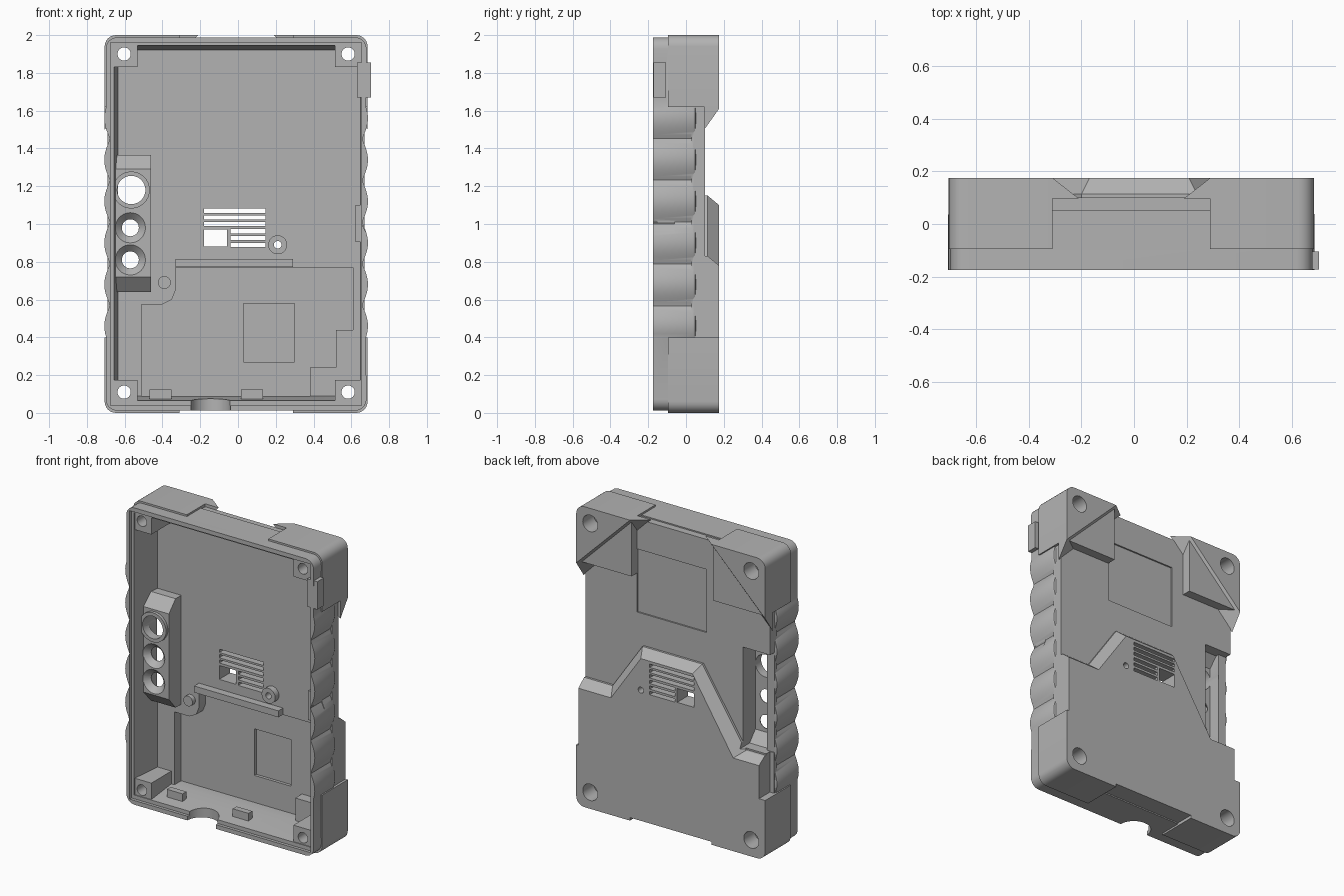
import bpy, bmesh, math
from mathutils import Vector

cube = bpy.data.objects.get("Cube")
if cube:
    bpy.data.objects.remove(cube, do_unlink=True)

C = -0.01                      # symmetry plane of the case
FRONT, BACK, MID, FLOOR = -0.175, 0.175, 0.10, 0.06

grey = bpy.data.materials.new("grey plastic")
grey.use_nodes = True
tone = (0.45, 0.45, 0.45, 1)
grey.diffuse_color = tone
grey.node_tree.nodes["Principled BSDF"].inputs["Base Color"].default_value = tone


def loft(name, rings, axis="y"):
    """Solid through rings [(depth, points)], depth along the axis."""
    bm = bmesh.new()
    place = {"y": lambda u, v, d: (u, d, v), "z": lambda u, v, d: (u, v, d),
             "x": lambda u, v, d: (d, u, v)}[axis]
    rows = [[bm.verts.new(place(u, v, d)) for u, v in pts] for d, pts in rings]
    n = len(rows[0])
    for a, b in zip(rows, rows[1:]):
        for i in range(n):
            j = (i + 1) % n
            bm.faces.new((a[i], a[j], b[j], b[i]))
    bm.faces.new(rows[0])
    bm.faces.new(rows[-1])
    bmesh.ops.recalc_face_normals(bm, faces=bm.faces)
    mesh = bpy.data.meshes.new(name)
    bm.to_mesh(mesh)
    bm.free()
    mesh.materials.append(grey)
    ob = bpy.data.objects.new(name, mesh)
    bpy.context.collection.objects.link(ob)
    return ob


def rect(x0, x1, z0, z1):
    return [(x0, z0), (x1, z0), (x1, z1), (x0, z1)]


def box(name, x0, x1, y0, y1, z0, z1):
    return loft(name, [(y0, rect(x0, x1, z0, z1)), (y1, rect(x0, x1, z0, z1))])


def circle(x, z, r, n=32):
    return [(x + r * math.cos(i * math.tau / n), z + r * math.sin(i * math.tau / n))
            for i in range(n)]


def rod(name, x, z, r0, r1, y0, y1):
    return loft(name, [(y0, circle(x, z, r0)), (y1, circle(x, z, r1))])


def arc(x, z, r, start, steps=6):
    return [(x + r * math.cos(math.radians(start + 90 * i / steps)),
             z + r * math.sin(math.radians(start + 90 * i / steps))) for i in range(steps + 1)]


def mirror(pts):
    return [(2 * C - x, z) for x, z in pts]


def combine(target, tool, operation):
    mod = target.modifiers.new("shape", "BOOLEAN")
    mod.operation, mod.solver, mod.object = operation, "EXACT", tool
    bpy.context.view_layer.objects.active = target
    bpy.ops.object.modifier_apply(modifier=mod.name)
    bpy.data.objects.remove(tool, do_unlink=True)


def add(tool):
    combine(housing, tool, "UNION")


def cut(tool):
    combine(housing, tool, "DIFFERENCE")


# Main shell with scalloped grips along both sides
def case_outline(inset=0.0):
    half, low, high, r = 0.69 - inset, 0.012, 1.988, 0.06
    right = arc(C + half - r, low + r, r, -90)
    for i in range(67):
        z = 0.4 + 1.22 * i / 66
        wave = abs(math.sin(math.pi * (z - 0.35) / 0.22))
        right.append((C + 0.667 + 0.031 * wave - inset, z))
    right += arc(C + half - r, high - r, r, 0)
    return right + mirror(right)[::-1]


housing = loft("housing", [(FRONT, case_outline()), (0.035, case_outline()),
                           (0.047, case_outline(0.005)), (0.053, case_outline(0.018))])
add(box("back_wall", C - 0.68, C + 0.68, 0.03, MID, 0.02, 1.98))

# Raised lower back plate with a sloped upper edge
low_edge = [(C - 0.68, 0.02), (C + 0.68, 0.02)]
rim = [(C + 0.68, 0.78), (0.43, 0.78), (0.21, 1.10), (-0.17, 1.10), (-0.47, 0.62), (C - 0.68, 0.62)]
foot = [(C + 0.68, 0.83), (0.46, 0.83), (0.24, 1.15), (-0.20, 1.15), (-0.52, 0.66), (C - 0.68, 0.66)]
add(loft("back_plate", [(0.08, low_edge + foot), (0.115, low_edge + foot), (BACK, low_edge + rim)]))

# Thick corner bumpers
for flip in (False, True):
    side = mirror if flip else list
    top = arc(C + 0.636, 1.94, 0.06, 0)
    bottom = arc(C + 0.636, 0.06, 0.06, -90)
    upper = [(C + 0.696, 1.62)] + top + [(C + 0.30, 2.0), (C + 0.30, 1.62)]
    base = [(C + 0.696, 1.50)] + top + [(C + 0.20, 2.0)]
    face = [(C + 0.696, 1.61)] + top + [(C + 0.30, 2.0)]
    lower = [(C + 0.30, 0.40), (C + 0.30, 0.0)] + bottom + [(C + 0.696, 0.40)]
    add(loft("upper_bumper", [(-0.095, side(upper)), (0.16, side(upper))]))
    add(loft("bumper_slope", [(0.097, side(base)), (BACK, side(face))]))
    add(loft("lower_bumper", [(-0.095, side(lower)), (BACK, side(lower))]))

# Front cavity, rim step and deeper lower bay
cut(loft("cavity", [(-0.2, rect(-0.66, 0.65, 0.06, 1.95)), (FLOOR, rect(-0.635, 0.645, 0.09, 1.92))]))
cut(box("rim_step", C - 0.665, C + 0.665, -0.2, -0.155, 0.04, 1.96))
bay = [(-0.51, 0.09), (0.38, 0.09), (0.38, 0.24), (0.52, 0.24), (0.52, 0.44), (0.61, 0.44),
       (0.61, 0.77), (-0.33, 0.77), (-0.33, 0.65), (-0.35, 0.60), (-0.40, 0.575), (-0.51, 0.575)]
cut(loft("lower_bay", [(0.0, bay), (0.13, bay)]))
cut(box("chip_pocket", 0.03, 0.30, 0.1, 0.15, 0.27, 0.58))

# Screw posts in the corners
for s in (-1, 1):
    for z in (0.11, 1.90):
        x = C + s * 0.593
        edge = 0.04 if z < 1 else -0.05
        add(box("screw_post", x - 0.07, x + 0.07, -0.15, 0.14, z - 0.07, z + 0.065))
        cut(rod("screw_hole", x, z, 0.035, 0.035, -0.3, 0.3))
        cut(rod("screw_head_recess", x, z, 0.055, 0.055, 0.06, 0.3))

# Sensor housing: raised inside, hollow from the back
def sloped_block(name, x0, x1, profile):
    return loft(name, [(x0, profile), (x1, profile)], "x")


add(sloped_block("sensor_block", -0.655, -0.46,
                 [(0.08, 0.64), (0.0, 0.64), (-0.07, 0.72), (-0.07, 1.29), (0.0, 1.365), (0.08, 1.365)]))
cut(sloped_block("sensor_pocket", -0.635, -0.49,
                 [(0.3, 0.67), (0.03, 0.67), (-0.03, 0.74), (-0.03, 1.27), (0.03, 1.335), (0.3, 1.335)]))
cut(box("pocket_side_opening", -0.8, -0.6, 0.054, 0.3, 0.67, 1.335))
add(rod("sensor_ring", -0.565, 1.18, 0.098, 0.098, -0.09, -0.035))
cut(rod("sensor_window", -0.565, 1.18, 0.075, 0.075, -0.2, 0.05))
for z in (0.98, 0.81):
    cut(rod("sensor_hole", -0.57, z, 0.045, 0.045, -0.2, 0.05))
    cut(rod("sensor_funnel", -0.57, z, 0.085, 0.045, -0.075, -0.035))
cut(box("plate_edge_notch", -0.8, -0.66, 0.06, 0.3, 0.40, 0.68))

# Bosses, retaining bar and clips
add(rod("boss", 0.21, 0.89, 0.05, 0.05, 0.02, 0.1))
cut(rod("boss_hole", 0.21, 0.89, 0.02, 0.02, -0.1, 0.3))
add(rod("locating_pin", -0.39, 0.69, 0.034, 0.034, 0.03, 0.09))
add(box("retaining_bar", -0.33, 0.29, 0.01, 0.09, 0.772, 0.815))
for x in (-0.41, 0.075):
    add(box("board_clip", x - 0.058, x + 0.058, -0.08, -0.04, 0.05, 0.125))

# Vent grille and square opening
for x0, z in [(-0.18, 1.07), (-0.18, 1.035), (-0.18, 1.0), (-0.04, 0.962), (-0.04, 0.925), (-0.04, 0.888)]:
    cut(box("vent_slot", x0, 0.145, -0.05, 0.3, z - 0.011, z + 0.011))
cut(box("switch_opening", -0.18, -0.057, -0.05, 0.3, 0.88, 0.972))

# Shallow label recess on the back
cut(box("label_recess", -0.22, 0.29, MID - 0.01, 0.2, 1.36, 1.78))

# Cable notch in the bottom wall
ring = circle(-0.145, FRONT, 0.105, 40)
cut(loft("cable_notch", [(-0.1, ring), (0.1, ring)], "z"))

# Side latch notch and its inner pad
add(box("latch_pad", 0.622, 0.66, -0.15, -0.06, 0.905, 1.10))
notch = [(0.655, 1.0), (0.72, 0.875), (0.72, 1.125)]
cut(loft("latch_notch", [(-0.2, notch), (-0.06, notch)]))

# Side button
add(box("side_button", 0.63, 0.705, FRONT + 0.002, -0.105, 1.67, 1.855))

bpy.ops.object.select_all(action="DESELECT")
housing.select_set(True)
bpy.context.view_layer.objects.active = housing
bpy.ops.object.shade_smooth_by_angle(angle=math.radians(25))
